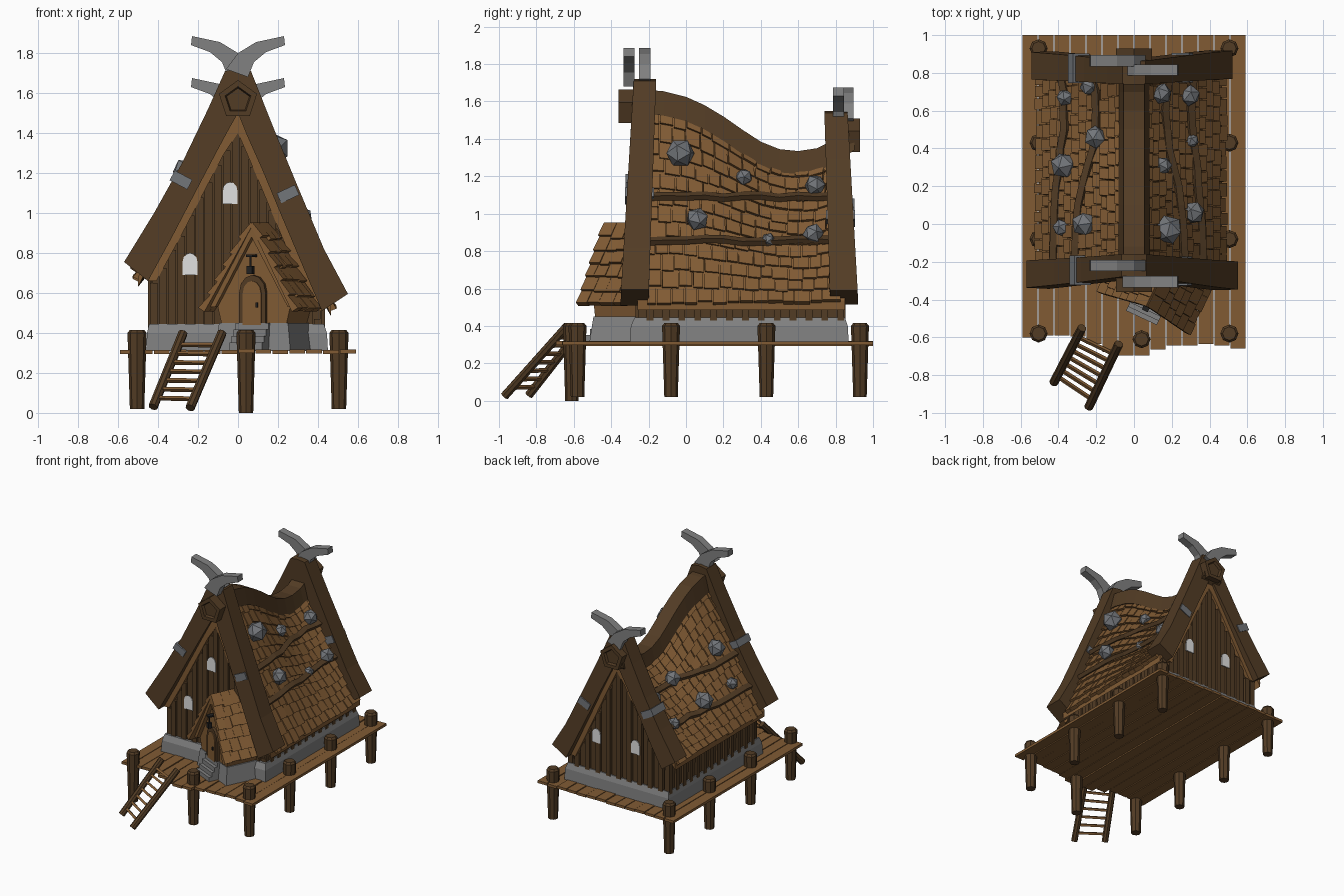
import bpy, bmesh, math, random
from mathutils import Vector, Matrix

random.seed(4)
if "Cube" in bpy.data.objects:
    bpy.data.objects.remove(bpy.data.objects["Cube"], do_unlink=True)


def material(name, rgb):
    m = bpy.data.materials.new(name)
    m.use_nodes = True
    m.diffuse_color = (*rgb, 1)
    bsdf = m.node_tree.nodes["Principled BSDF"]
    bsdf.inputs["Base Color"].default_value = (*rgb, 1)
    bsdf.inputs["Roughness"].default_value = 0.9
    return m


DARK = material("dark wood", (0.085, 0.045, 0.018))
LIGHT = material("light wood", (0.22, 0.105, 0.034))
STONE = material("foundation stone", (0.22, 0.22, 0.22))
ROCK = material("blue grey rock", (0.17, 0.18, 0.195))
PANE = material("window white", (0.75, 0.75, 0.75))
IRON = material("black iron", (0.015, 0.015, 0.015))


def loft(bm, rings):
    """Skin a list of equal rings and cap both ends."""
    rows = [[bm.verts.new(p) for p in r] for r in rings]
    n = len(rows[0])
    for a, b in zip(rows, rows[1:]):
        for i in range(n):
            bm.faces.new((a[i], a[(i + 1) % n], b[(i + 1) % n], b[i]))
    bm.faces.new(rows[0][::-1])
    bm.faces.new(rows[-1])


def box(bm, c, size, rot=Matrix()):
    x, y, z = (s / 2 for s in size)
    q = [(-x, -y), (x, -y), (x, y), (-x, y)]
    loft(bm, [[Vector(c) + rot @ Vector((a, b, h)) for a, b in q] for h in (-z, z)])


def prism(bm, pts, y0, y1):
    loft(bm, [[(x, y, z) for x, z in pts] for y in (y0, y1)])


def strip(bm, outer, inner, span):
    """Curved board in the xz plane; span(z) gives its y limits."""
    rings = []
    for o, i in zip(outer, inner):
        (a, b), (c, d) = span(o[1]), span(i[1])
        rings.append([(o[0], a, o[1]), (o[0], b, o[1]), (i[0], d, i[1]), (i[0], c, i[1])])
    loft(bm, rings)


def tube(bm, p, q, r0, r1, sides=8):
    p, q = Vector(p), Vector(q)
    rot = (q - p).to_track_quat('Z', 'Y')
    ring = [Vector((math.cos(k * math.tau / sides), math.sin(k * math.tau / sides), 0)) for k in range(sides)]
    loft(bm, [[c + rot @ (v * r) for v in ring] for c, r in ((p, r0), (q, r1))])


def arch(cx, z0, w, h):
    top = [(cx + w / 2 * math.cos(a * math.pi / 6), z0 + h - w * .6 + w * .6 * math.sin(a * math.pi / 6)) for a in range(7)]
    return [(cx - w / 2, z0), (cx + w / 2, z0)] + top


def shingles(bm, surf, rows, cols, thick):
    for i in range(rows):
        shift = random.uniform(-.4, .4)
        cuts = [0] + [(j + shift + random.uniform(-.15, .15)) / cols for j in range(1, cols)] + [1]
        for u0, u1 in zip(cuts, cuts[1:]):
            t0, t1 = i / rows, min((i + 1.15 + random.uniform(-.1, .15)) / rows, 1.02)
            q = [surf(u0 + .003, t0), surf(u1 - .003, t0), surf(u1 - .003, t1), surf(u0 + .003, t1)]
            n = (q[1] - q[0]).cross(q[3] - q[0]).normalized()
            n = n if n.z > 0 else -n
            h = thick * random.uniform(.85, 1.2)
            lift = (h * .2, h * .2, h, h)
            loft(bm, [[p - n * .01 for p in q], [p + n * k for p, k in zip(q, lift)]])


def finish(bm, name, mat, matrix=Matrix()):
    bmesh.ops.recalc_face_normals(bm, faces=bm.faces)
    me = bpy.data.meshes.new(name)
    bm.to_mesh(me)
    bm.free()
    me.materials.append(mat)
    ob = bpy.data.objects.new(name, me)
    ob.matrix_world = matrix
    bpy.context.collection.objects.link(ob)
    return ob


def make(name, mat, build, matrix=Matrix()):
    bm = bmesh.new()
    build(bm)
    return finish(bm, name, mat, matrix)


def interp(x, pts):
    for (a, p), (b, q) in zip(pts, pts[1:]):
        if x <= b:
            return p + (q - p) * (max(x, a) - a) / (b - a)
    return pts[-1][1]


# Deck planks with a wavy front edge
EDGE = [(-.6, -.6), (-.35, -.58), (-.1, -.69), (.05, -.69), (.25, -.64), (.4, -.64), (.6, -.67)]
bm = bmesh.new()
for k in range(14):
    x = -.551 + k * .0847
    y0 = interp(x, EDGE) + random.uniform(-.01, .01)
    box(bm, (x, (y0 + 1) / 2, .306 + random.uniform(-.003, .003)), (.079, 1 - y0, .02))
finish(bm, "deck_planks", LIGHT)

# Deck posts
bm = bmesh.new()
for x, y in [(s * .505, y) for s in (-1, 1) for y in (-.58, -.08, .43, .93)] + [(.04, -.61)]:
    z0 = 0 if x == .04 else .02
    tube(bm, (x, y, z0), (x, y, .4), .036, .048)
    tube(bm, (x, y, .4), (x, y, .415), .048, .036)
finish(bm, "deck_posts", DARK)

# Ladder
a0, a1 = Vector((-.275, -.55, .4)), Vector((-.425, -.84, .03))
b0, b1 = Vector((-.08, -.635, .4)), Vector((-.24, -.97, .025))
make("ladder_rails", DARK, lambda bm: [tube(bm, p, q, .024, .024) for p, q in ((a0, a1), (b0, b1))])
bm = bmesh.new()
for k in range(7):
    t = .16 + k * .12
    tube(bm, a0.lerp(a1, t), b0.lerp(b1, t), .012, .012, 4)
finish(bm, "ladder_rungs", LIGHT)

# Stone foundation
def rect(x0, x1, y0, y1, z):
    return [(x0, y0, z), (x1, y0, z), (x1, y1, z), (x0, y1, z)]

make("foundation", STONE, lambda bm: loft(bm, [rect(-.46, .45, -.3, .87, .31), rect(-.455, .445, -.295, .865, .4), rect(-.445, .43, -.275, .85, .445)]))

# Roof surface: sagging ridge, uneven eaves
RIDGE = [(-.25, 1.665), (-.12, 1.655), (0, 1.625), (.1, 1.58), (.2, 1.52), (.3, 1.45), (.4, 1.385), (.5, 1.345), (.6, 1.335), (.7, 1.35), (.8, 1.4), (.9, 1.47)]

def roof(s, y, t):
    eave = Vector((.465, y, .535)) if s > 0 else Vector((-.5, y, .68))
    return Vector((s * .04, y, interp(y, RIDGE) - .08)).lerp(eave, t)

def roof_at(s, y, z):
    top, low = roof(s, y, 0), roof(s, y, 1)
    return top.lerp(low, (top.z - z) / (top.z - low.z))

ys = [-.26] + [p[0] for p in RIDGE[1:-1]] + [.85]
down = Vector((0, 0, -.05))

def slab(bm):
    rings = []
    for y in ys:
        top = [roof(-1, y, 1), roof(-1, y, 0), roof(1, y, 0), roof(1, y, 1)]
        rings.append(top + [p + down for p in top[::-1]])
    loft(bm, rings)

def body(bm):
    rings = []
    for y in [-.245] + ys[1:-1] + [.83]:
        l, r = roof(-1, y, .87) + down / 2, roof(1, y, .91) + down / 2
        rings.append([(-.43, y, .4), (l.x, y, l.z), (0, y, interp(y, RIDGE) - .12), (r.x, y, r.z), (.415, y, .4)])
    loft(bm, rings)

make("roof_deck", LIGHT, slab)
make("house_walls", DARK, body)
bm = bmesh.new()
for s in (-1, 1):
    shingles(bm, lambda u, t: roof(s, -.21 + 1.04 * u, t), 12, 14, .022)
finish(bm, "roof_shingles", LIGHT)
make("ridge_beam", DARK, lambda bm: loft(bm, [[(-.085, y, z - .13), (-.055, y, z), (.055, y, z), (.085, y, z - .13)] for y, z in RIDGE]))

# Purlins and spiked rocks lying on the roof
bm = bmesh.new()
for s, zs in ((1, (1.08, .845)), (-1, (1.09, .87))):
    for z in zs:
        c = [roof_at(s, y, z + random.uniform(-.008, .008)) for y in ys]
        loft(bm, [[p + Vector((s * a, 0, b)) for a, b in ((-.02, .0), (.03, -.01), (.045, .015), (.01, .035))] for p in c])
finish(bm, "roof_purlins", DARK)
ROCKS = [(.19, -.03, .075), (.16, .31, .045), (.15, .69, .055), (.32, .06, .06), (.31, .44, .037), (.3, .68, .055),
         (-.37, .67, .045), (-.24, .73, .052), (-.21, .46, .06), (-.38, .31, .068), (-.27, 0, .065), (-.39, -.02, .045)]
bm = bmesh.new()
for x, y, r in ROCKS:
    s = 1 if x > 0 else -1
    top, low = roof(s, y, 0), roof(s, y, 1)
    p = top.lerp(low, (x - s * r * .6 - top.x) / (low.x - top.x)) + Vector((s * r * .5, 0, r * .3))
    rot = Matrix.Rotation(random.uniform(0, 3), 4, 'Z') @ Matrix.Rotation(random.uniform(0, 3), 4, 'X')
    bmesh.ops.create_icosphere(bm, subdivisions=1, radius=r * 1.05, matrix=Matrix.Translation(p) @ rot)
finish(bm, "roof_rocks", ROCK)

# Gable ends: boards, trim, planks, clips, plaque and horns
OUT = {-1: [(-.57, .755), (-.42, 1.0), (-.28, 1.25), (-.15, 1.52), (-.065, 1.71), (0, 1.72)],
       1: [(.55, .595), (.43, .82), (.3, 1.13), (.18, 1.42), (.065, 1.71), (0, 1.72)]}
INN = {-1: [(-.45, .66), (-.33, .88), (-.21, 1.11), (-.11, 1.3), (-.04, 1.43), (0, 1.5)],
       1: [(.42, .51), (.33, .72), (.22, .98), (.12, 1.22), (.04, 1.4), (0, 1.5)]}
HORN_TOP = [(-.06, 1.72), (0, 1.8), (.09, 1.855), (.23, 1.885)]
HORN_LOW = [(.05, 1.68), (.08, 1.755), (.14, 1.805), (.235, 1.84)]

for name, f, ytop, ylow, wall in (("front", -1, -.22, -.275, -.245), ("rear", 1, .795, .845, .83)):
    def fit(pts):
        return pts if f < 0 else [(x * .95, .55 + (z - .55) * .853) for x, z in pts]

    def span(z):
        k = min(max((1.7 - z) / 1.15, 0), 1)
        c, h = ytop + (ylow - ytop) * k, .06 + .015 * k
        return c - h, c + h

    boards, trim = bmesh.new(), bmesh.new()
    for s in (-1, 1):
        strip(boards, fit(OUT[s]), fit(INN[s]), span)
        inner = [(x - s * .042, z) for x, z in INN[s][:-2]] + [(0, 1.4), (0, 1.39)]
        strip(trim, fit(INN[s]), fit(inner), lambda z: (wall - .03, wall + .03))
    finish(boards, name + "_gable_boards", DARK)
    finish(trim, name + "_gable_trim", LIGHT)

    line = fit(INN[-1] + INN[1][-2::-1])
    bm = bmesh.new()
    for k in range(19):
        x = -.42 + k * .0455
        top = min(interp(x - .02, line), interp(x + .02, line)) - random.uniform(.02, .05)
        d = .024 if k % 2 else .012
        box(bm, (x, wall + f * d / 2, (top + .42) / 2), (.039, d, top - .42))
    finish(bm, name + "_wall_planks", DARK)

    bm = bmesh.new()
    for x, z, a in ((-.285, 1.165, 28), (.25, 1.095, -25)):
        x, z = fit([(x, z)])[0]
        z -= .04 if f > 0 else 0
        x *= 1.08 if f > 0 else 1
        box(bm, (x, sum(span(z)) / 2, z), (.1, .155, .055), Matrix.Rotation(math.radians(a), 4, 'Y'))
    finish(bm, name + "_board_clips", ROCK)

    zc, y0 = (1.565, -.25) if f < 0 else (1.41, .82)
    def pent(r, y):
        return [(r * math.sin(k * math.tau / 5), y, zc + r * math.cos(k * math.tau / 5)) for k in range(5)]
    make(name + "_plaque", DARK, lambda bm: loft(bm, [pent(.1, y0), pent(.1, y0 + f * .11), pent(.068, y0 + f * .11), pent(.06, y0 + f * .09)]))

    bm = bmesh.new()
    for s, yh in ((-1, -.22), (1, -.305)) if f < 0 else ((-1, .865), (1, .815)):
        dz = -.21 if f > 0 else 0
        strip(bm, [(s * x, z + dz) for x, z in HORN_TOP], [(s * x, z + dz) for x, z in HORN_LOW], lambda z: (yh - .03, yh + .03))
    finish(bm, name + "_horns", STONE)

    bm = bmesh.new()
    for x, z in ((-.04, 1.045), (-.24, .69)) if f < 0 else ((.18, .67), (-.16, .67)):
        prism(bm, arch(x, z, .075, .11), wall + f * .022, wall + f * .03)
    finish(bm, name + "_windows", PANE)

# Side wall planks
bm = bmesh.new()
for k in range(26):
    y, d = -.235 + k * .0425, .02 if k % 2 else .006
    box(bm, (-.43, y, .575), (d * 2, .036, .33))
    box(bm, (.415, y, .49), (d * 2, .036, .14))
finish(bm, "side_wall_planks", DARK)

# Angled entrance porch
PORCH = Matrix.Translation((.08, -.41, 0)) @ Matrix.Rotation(math.radians(-25), 4, 'Z')
GABLE = [(-.175, .43), (-.205, .55), (0, .9), (.205, .55), (.175, .43)]
make("porch_walls", LIGHT, lambda bm: prism(bm, GABLE, 0, .3), PORCH)
make("porch_foundation", STONE, lambda bm: loft(bm, [rect(-.21, .21, -.02, .28, .31), rect(-.19, .19, -.005, .27, .45)]), PORCH)
bm, tr = bmesh.new(), bmesh.new()
for s in (-1, 1):
    shingles(bm, lambda u, t: Vector((s * .245 * t, -.03 + .04 * t * (u - 1) + .25 * u, .95 - .43 * t)), 6, 4, .025)
    strip(tr, [(0, .945), (s * .235, .53)], [(0, .88), (s * .2, .53)], lambda z: (-.03, .22))
finish(bm, "porch_shingles", LIGHT, PORCH)
finish(tr, "porch_rafters", LIGHT, PORCH)
make("door_frame", DARK, lambda bm: prism(bm, arch(0, .44, .145, .25), -.02, .01), PORCH)
make("door", LIGHT, lambda bm: prism(bm, arch(0, .44, .1, .22), -.026, 0), PORCH)
make("porch_steps", STONE, lambda bm: [box(bm, (0, -.012 * (k + 1), .38 - .0165 * k), (.18, .024 * (k + 1), .14 - .033 * k)) for k in range(4)], PORCH)

def lamp(bm):
    box(bm, (0, -.04, .715), (.03, .03, .04))
    box(bm, (0, -.04, .76), (.008, .008, .06))
    box(bm, (0, -.025, .787), (.035, .06, .012))

make("porch_lamp", IRON, lamp, PORCH)
make("door_handle", IRON, lambda bm: box(bm, (.03, -.03, .54), (.01, .01, .025)), PORCH)
